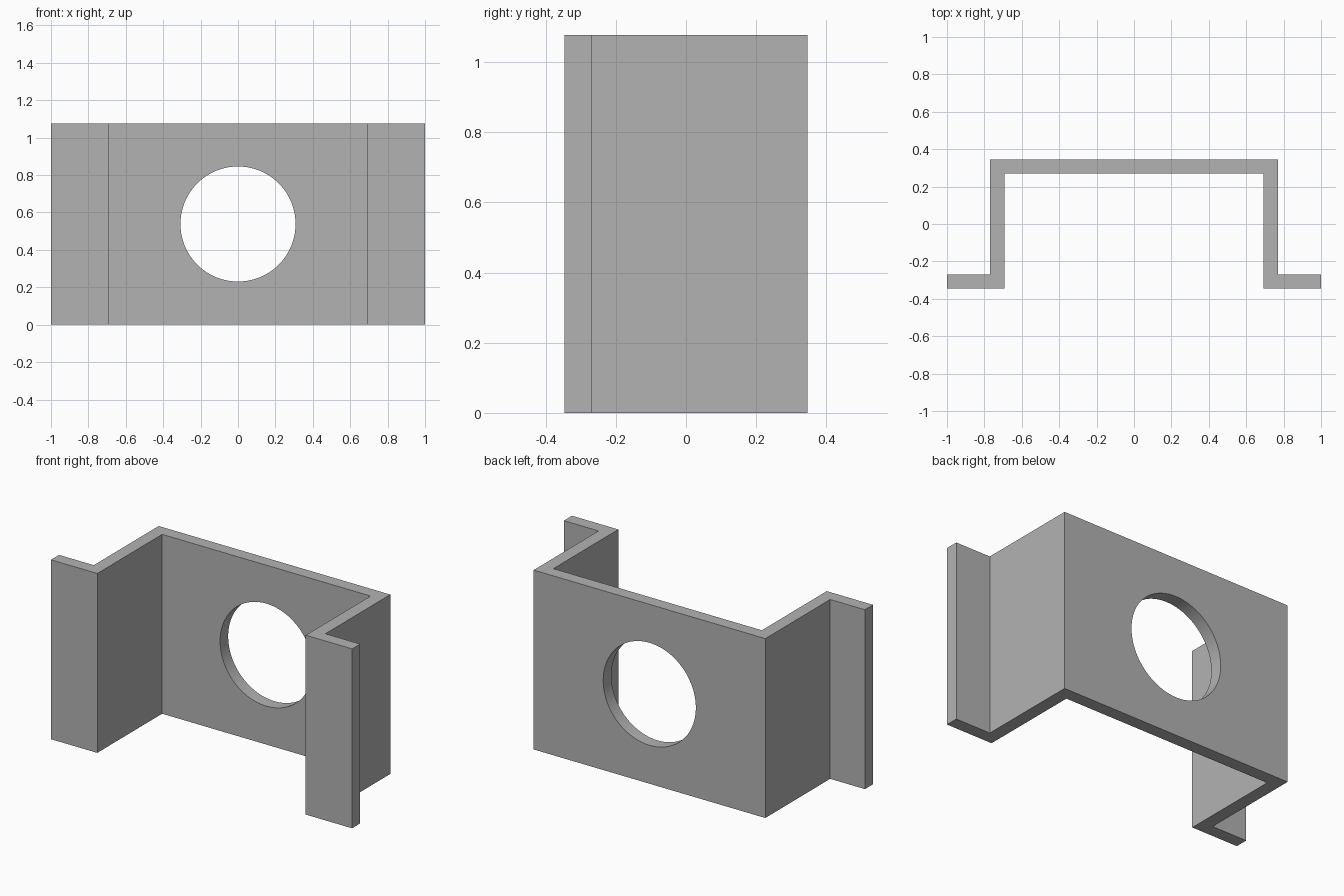
import bpy, bmesh, math

# Remove the default cube
cube = bpy.data.objects.get("Cube")
if cube:
    bpy.data.objects.remove(cube, do_unlink=True)

T = 1 / 13              # sheet thickness, the unit of the design
HEIGHT = 14 * T
HALF_DEPTH = 4.5 * T
HOLE_RADIUS = 4 * T

# Plain grey metal
grey = bpy.data.materials.new("grey_metal")
grey.use_nodes = True
colour = (0.45, 0.45, 0.45, 1)
grey.diffuse_color = colour
grey.node_tree.nodes["Principled BSDF"].inputs["Base Color"].default_value = colour

# Hat-shaped bracket: half of the section, mirrored and extruded upward
half = [(9 * T, HALF_DEPTH - T), (9 * T, -HALF_DEPTH), (1, -HALF_DEPTH),
        (1, T - HALF_DEPTH), (10 * T, T - HALF_DEPTH), (10 * T, HALF_DEPTH)]
section = half + [(-x, y) for x, y in reversed(half)]

bm = bmesh.new()
base = bm.faces.new([bm.verts.new((x, y, 0)) for x, y in section])
extruded = bmesh.ops.extrude_face_region(bm, geom=[base])["geom"]
top_verts = [v for v in extruded if isinstance(v, bmesh.types.BMVert)]
bmesh.ops.translate(bm, verts=top_verts, vec=(0, 0, HEIGHT))
bmesh.ops.recalc_face_normals(bm, faces=bm.faces)
mesh = bpy.data.meshes.new("bracket")
bm.to_mesh(mesh)
bm.free()
mesh.materials.append(grey)
bracket = bpy.data.objects.new("bracket", mesh)
bpy.context.collection.objects.link(bracket)

# Round hole through the back plate
bpy.ops.mesh.primitive_cylinder_add(
    vertices=96, radius=HOLE_RADIUS, depth=4 * T,
    location=(0, HALF_DEPTH - T / 2, HEIGHT / 2), rotation=(math.pi / 2, 0, 0))
cutter = bpy.context.object
cutter.name = "hole_cutter"
cutter.hide_render = True
cutter.data.materials.append(grey)

hole = bracket.modifiers.new("hole", "BOOLEAN")
hole.operation = "DIFFERENCE"
hole.solver = "EXACT"
hole.object = cutter

bpy.ops.object.select_all(action="DESELECT")
bracket.select_set(True)
bpy.context.view_layer.objects.active = bracket
bpy.ops.object.modifier_apply(modifier=hole.name)
bpy.data.objects.remove(cutter, do_unlink=True)

# Smooth hole wall, sharp sheet edges
bpy.ops.object.shade_smooth_by_angle(angle=math.radians(30))
